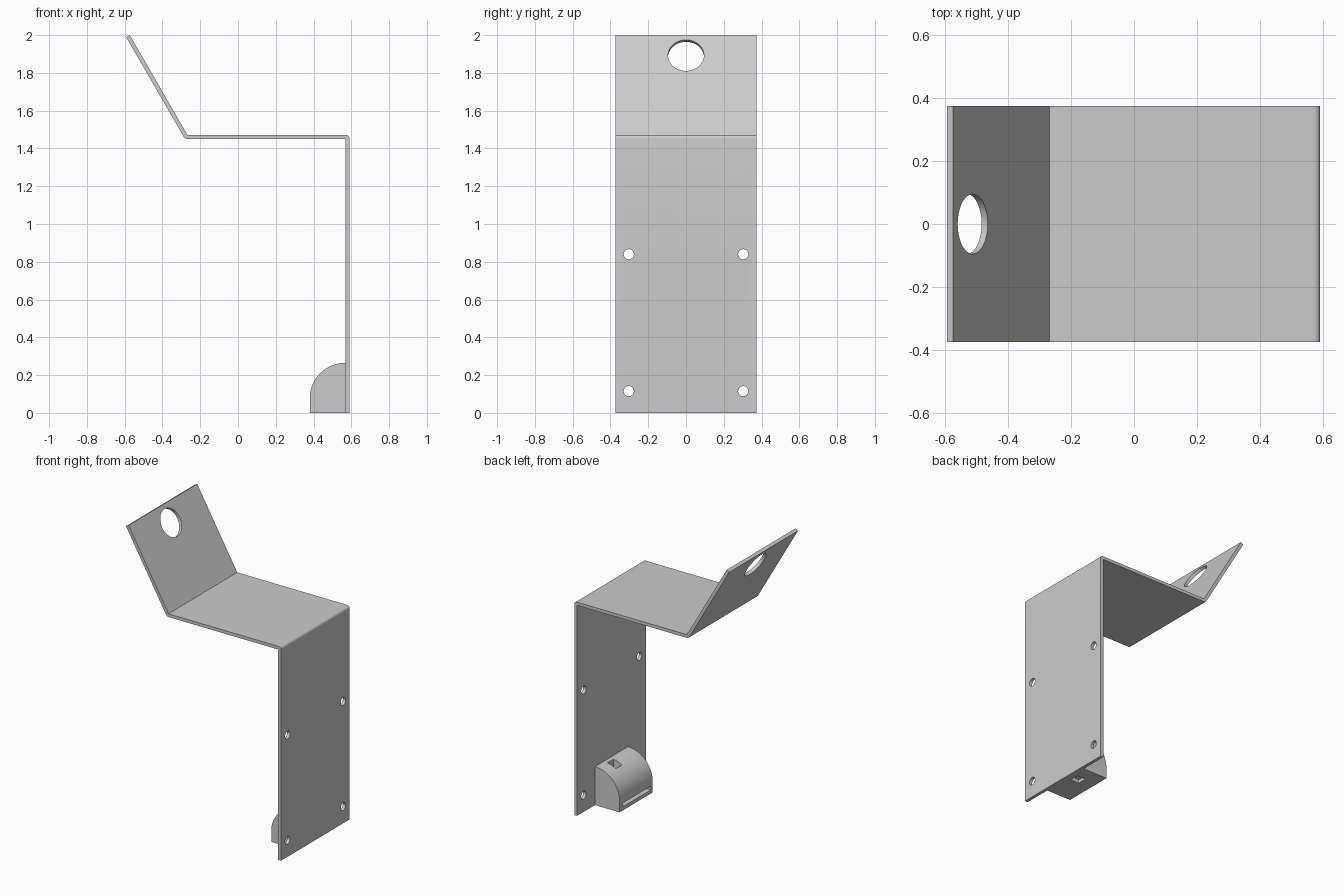
import bpy, bmesh, math
from mathutils import Vector

cube = bpy.data.objects.get("Cube")
if cube:
    bpy.data.objects.remove(cube, do_unlink=True)

grey = bpy.data.materials.new("plain grey")
grey.use_nodes = True
grey.diffuse_color = (0.6, 0.6, 0.6, 1)
grey.node_tree.nodes["Principled BSDF"].inputs["Base Color"].default_value = (0.6, 0.6, 0.6, 1)


def arc(cx, cz, r, start, end, steps):
    """Points on an arc in the x-z plane, angles in degrees."""
    angles = [math.radians(start + (end - start) * i / steps) for i in range(steps + 1)]
    return [(cx + r * math.cos(a), cz + r * math.sin(a)) for a in angles]


def prism(name, profile, half_width):
    """Extrude an x-z profile along y."""
    bm = bmesh.new()
    face = bm.faces.new([bm.verts.new((x, -half_width, z)) for x, z in profile])
    ext = bmesh.ops.extrude_face_region(bm, geom=[face])
    moved = [v for v in ext["geom"] if isinstance(v, bmesh.types.BMVert)]
    bmesh.ops.translate(bm, verts=moved, vec=(0, 2 * half_width, 0))
    bmesh.ops.recalc_face_normals(bm, faces=bm.faces)
    mesh = bpy.data.meshes.new(name)
    bm.to_mesh(mesh)
    bm.free()
    mesh.materials.append(grey)
    obj = bpy.data.objects.new(name, mesh)
    bpy.context.collection.objects.link(obj)
    return obj


def activate(obj):
    bpy.ops.object.select_all(action="DESELECT")
    obj.select_set(True)
    bpy.context.view_layer.objects.active = obj


def cut(target, cutter):
    """Subtract the cutter, then discard it."""
    cutter.hide_render = True
    cutter.data.materials.clear()
    cutter.data.materials.append(grey)
    activate(target)
    mod = target.modifiers.new("cut", "BOOLEAN")
    mod.operation = "DIFFERENCE"
    mod.solver = "EXACT"
    mod.object = cutter
    bpy.ops.object.modifier_apply(modifier=mod.name)
    bpy.data.objects.remove(cutter, do_unlink=True)


def drill(target, centre, radius, tilt, sides):
    bpy.ops.mesh.primitive_cylinder_add(vertices=sides, radius=radius, depth=0.12,
                                        location=centre, rotation=(0, tilt, 0))
    cut(target, bpy.context.object)


def box_cut(target, low, high):
    low, high = Vector(low), Vector(high)
    bpy.ops.mesh.primitive_cube_add(size=1, location=(low + high) / 2)
    bpy.context.object.scale = high - low
    cut(target, bpy.context.object)


# Bent sheet: wall, shelf and slanted tab in one profile
T = 0.022
X, TOP, BEND = 0.59, 1.472, -0.268
slope = math.radians(60)
along = Vector((-math.cos(slope), math.sin(slope)))
normal = Vector((math.sin(slope), math.cos(slope)))
tip = Vector((BEND, TOP)) + along * 0.61
tip_back = tip - normal * T
R = 0.02
profile = [(X - T, 0), (X, 0)]
profile += arc(X - R, TOP - R, R, 0, 90, 8)
profile += [(BEND, TOP), tip[:], tip_back[:]]
profile += arc(BEND, TOP, T, 210, 270, 6)
profile += [(X - T, TOP - T)]
bracket = prism("bent_bracket", profile, 0.374)

# Screw holes in the wall and the large hole in the tab
for y in (-0.303, 0.303):
    for z in (0.115, 0.84):
        drill(bracket, (X - T / 2, y, z), 0.027, math.pi / 2, 24)
hole = tip - along * 0.124 - normal * T / 2
drill(bracket, (hole.x, 0, hole.y), 0.095, slope, 48)

# Rounded block at the foot of the wall
back, front, height = X - T, 0.38, 0.265
r = back - front
block = prism("foot_block", [(back, 0)] + arc(back, height - r, r, 90, 180, 24) + [(front, 0)], 0.18)
box_cut(block, (0.475, 0.02, -0.1), (0.54, 0.085, 0.4))
box_cut(block, (0.3, -0.16, 0.025), (0.5, 0.145, 0.05))

for obj in (bracket, block):
    activate(obj)
    bpy.ops.object.shade_smooth_by_angle(angle=math.radians(25))
